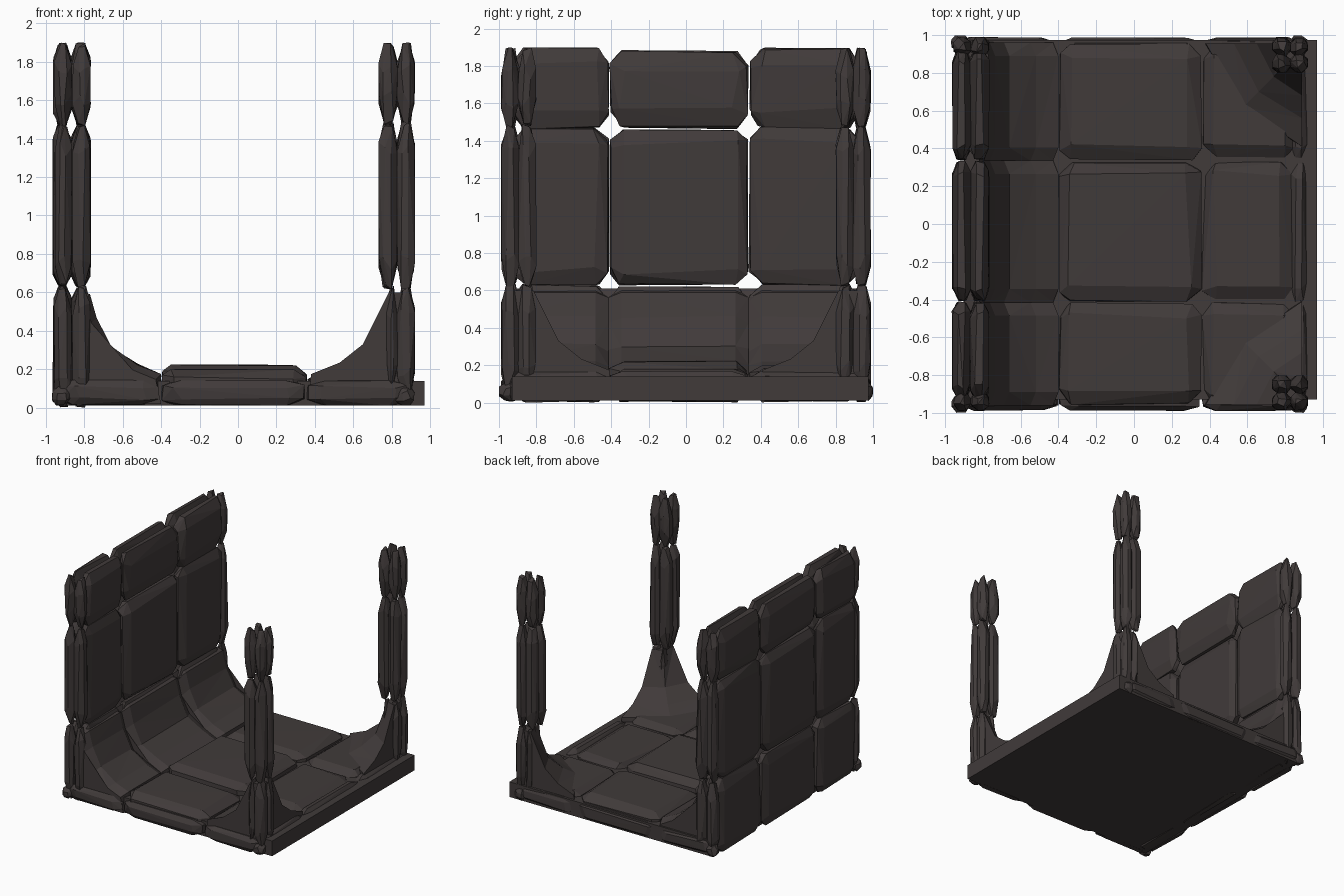
import bpy, bmesh, random
from mathutils import Vector

if "Cube" in bpy.data.objects:
    bpy.data.objects.remove(bpy.data.objects["Cube"])

random.seed(7)
stone_mat = bpy.data.materials.new("dark stone")
stone_mat.diffuse_color = (0.052, 0.043, 0.042, 1)
stone_mat.use_nodes = True
stone_mat.node_tree.nodes["Principled BSDF"].inputs["Base Color"].default_value = stone_mat.diffuse_color


def finish(name, bm):
    bmesh.ops.recalc_face_normals(bm, faces=bm.faces)
    mesh = bpy.data.meshes.new(name)
    bm.to_mesh(mesh)
    bm.free()
    mesh.materials.append(stone_mat)
    ob = bpy.data.objects.new(name, mesh)
    bpy.context.collection.objects.link(ob)
    return ob


def stone(name, x, y, z, bevel, jit=0.3):
    """Rough-cut block: hull of three chamfer points per corner, randomly varied."""
    lo, hi = Vector((x[0], y[0], z[0])), Vector((x[1], y[1], z[1]))
    bm = bmesh.new()
    for i in range(8):
        side = [(i >> k) & 1 for k in range(3)]
        for keep in range(3):
            p = []
            for k in range(3):
                b = bevel[k] * random.uniform(1 - jit, 1 + jit)
                if k == keep:
                    b = bevel[k] * random.uniform(0, 0.2)
                p.append(hi[k] - b if side[k] else lo[k] + b)
            bm.verts.new(p)
    res = bmesh.ops.convex_hull(bm, input=bm.verts)
    junk = {g for g in res["geom_interior"] + res["geom_unused"]
            if isinstance(g, bmesh.types.BMVert) and g.is_valid}
    bmesh.ops.delete(bm, geom=list(junk), context='VERTS')
    return finish(name, bm)


def loft(name, rings):
    """Skin a list of equal-length rings and cap both ends."""
    bm = bmesh.new()
    vs = [[bm.verts.new(p) for p in r] for r in rings]
    n = len(vs[0])
    for a, b in zip(vs, vs[1:]):
        for i in range(n):
            j = (i + 1) % n
            bm.faces.new((a[i], a[j], b[j], b[i]))
    bm.faces.new(vs[0])
    bm.faces.new(vs[-1])
    bmesh.ops.triangulate(bm, faces=bm.faces)
    return finish(name, bm)


# Plain base slab
x0, x1, y0, y1, z0, z1 = -0.90, 0.97, -0.93, 0.975, 0.012, 0.14
loft("base_slab", [[(x0, y0, z), (x1, y0, z), (x1, y1, z), (x0, y1, z)] for z in (z0, z1)])

XS = [-0.76, -0.40, 0.36, 0.85]
YS = [-0.96, -0.415, 0.335, 0.96]

# Floor flagstones (middle and right columns)
for i in (1, 2):
    for j in range(3):
        top = (0.205, 0.225, 0.205)[j] if i == 1 else 0.185
        stone("floor_stone", (XS[i], XS[i + 1]), (YS[j], YS[j + 1]), (0.04, top),
              (0.07, 0.07, 0.045))

# Thin stones along the right edge
for j in range(3):
    stone("right_edge_stone", (0.83, 0.92), (YS[j], YS[j + 1]), (0.06, 0.17), (0.03, 0.08, 0.035))

# Stones curving from the floor up into the left wall
PROFILE = [(-0.82, 0.02), (-0.82, 0.61), (-0.77, 0.59), (-0.735, 0.46),
           (-0.66, 0.31), (-0.52, 0.23), (-0.40, 0.175), (-0.40, 0.02)]
for j in range(3):
    a, b = YS[j], YS[j + 1]
    rings = []
    for y, inset in ((a, 0.035), (a + 0.07, 0), (b - 0.07, 0), (b, 0.035)):
        ring = []
        for k, (px, pz) in enumerate(PROFILE):
            s = inset if 1 < k < 7 else 0
            w = random.uniform(-0.012, 0.012) if 2 < k < 6 else 0
            ring.append((px - s * 0.8, y, pz - s * 0.8 + w))
        rings.append(ring)
    loft("wall_foot_stone", rings)

# Left wall: two layers of stones, three rows of three
ROWS = [(0.0, 0.635), (0.625, 1.475), (1.46, 1.90)]
WY = [-0.93, -0.41, 0.335, 0.93]
for lx in ((-0.965, -0.862), (-0.872, -0.765)):
    for r, (za, zb) in enumerate(ROWS):
        for j in range(3):
            stone("wall_stone", (lx[0], lx[1]), (WY[j], WY[j + 1]),
                  (za, zb - 0.01 * (j == 1)), (0.034, 0.07, 0.08 if r < 2 else 0.10))
        # Narrow stones closing both wall ends
        for s in (-1, 1):
            yy = sorted((s * 0.885, s * 0.99))
            stone("wall_end_stone", (lx[0] + 0.008, lx[1]), yy, (za, zb), (0.034, 0.034, 0.13))

# Right corner posts: clusters of slender stones
for s in (-1, 1):
    for px in ((0.73, 0.832), (0.825, 0.922)):
        for py in ((0.89, 0.988), (0.80, 0.90)):
            for za, zb in ((0.05, 0.635), (0.615, 1.49), (1.47, 1.90)):
                xa = px[0] + (0.04 if za < 0.1 and px[0] < 0.8 else 0)
                stone("post_stone", (xa, px[1]), sorted((s * py[0], s * py[1])),
                      (za, zb), (0.032, 0.032, 0.14))
    # Flared foot spreading from the post over the floor
    rings = []
    for z, edge, inner in ((0.05, 0.37, 0.57), (0.175, 0.38, 0.58), (0.235, 0.53, 0.66),
                           (0.33, 0.65, 0.74), (0.60, 0.785, 0.805)):
        out = 0.89
        back = 0.955
        rings.append([(out, s * back, z), (edge, s * back, z), (inner, s * (inner + 0.04), z),
                      (out, s * (edge + 0.03), z)])
    loft("post_foot", rings)

# Low kerb stones along the front and back edges
KX = [-0.94, -0.405, 0.355, 0.90]
for s in (-1, 1):
    for i in range(3):
        stone("kerb_stone", (KX[i], KX[i + 1]), sorted((s * 0.88, s * 0.99)),
              (0.01, 0.145), (0.09, 0.03, 0.035))
    # Small knobs at the corners
    for cx in (-0.92, 0.87):
        stone("corner_knob", (cx - 0.05, cx + 0.05), sorted((s * 0.91, s * 1.0)),
              (0.01, 0.11), (0.03, 0.03, 0.03))
